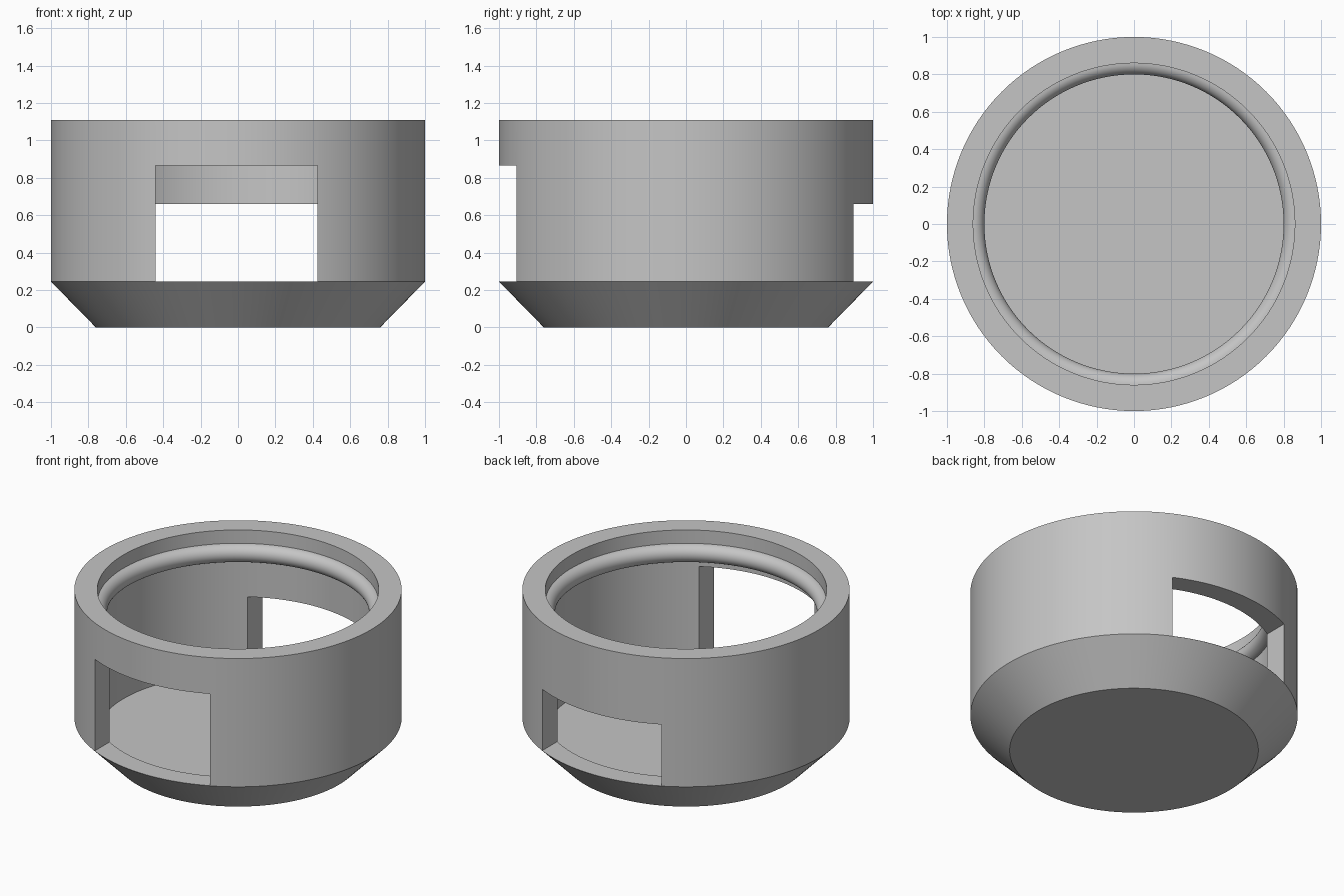
import bpy
import bmesh
from math import cos, sin, pi, radians

old = bpy.data.objects.get("Cube")
if old:
    bpy.data.objects.remove(old, do_unlink=True)

SEGMENTS = 128
HEIGHT, SILL, FLOOR = 1.11, 0.245, 0.14
INNER, BASE = 0.86, 0.76
RIDGE_Z, RIDGE_R = 0.96, 0.06

# Single flat grey
grey = bpy.data.materials.new("grey plastic")
grey.use_nodes = True
color = (0.56, 0.56, 0.56, 1)
grey.diffuse_color = color
grey.node_tree.nodes["Principled BSDF"].inputs["Base Color"].default_value = color


def link_mesh(name, bm):
    mesh = bpy.data.meshes.new(name)
    bm.to_mesh(mesh)
    bm.free()
    obj = bpy.data.objects.new(name, mesh)
    bpy.context.collection.objects.link(obj)
    return obj


def lathe(name, profile):
    """Revolve an (r, z) profile that starts and ends on the axis."""
    bm = bmesh.new()
    verts = [bm.verts.new((r, 0, z)) for r, z in profile]
    edges = [bm.edges.new(pair) for pair in zip(verts, verts[1:])]
    bmesh.ops.spin(bm, geom=verts + edges, cent=(0, 0, 0), axis=(0, 0, 1),
                   angle=2 * pi, steps=SEGMENTS, use_merge=True)
    bmesh.ops.remove_doubles(bm, verts=bm.verts, dist=1e-4)
    bmesh.ops.recalc_face_normals(bm, faces=bm.faces)
    return link_mesh(name, bm)


def cut_window(target, name, x0, x1, y0, y1, top):
    """Cut a straight-sided opening through one side of the wall."""
    bm = bmesh.new()
    bmesh.ops.create_cube(bm, size=1)
    for v in bm.verts:
        v.co = (x1 if v.co.x > 0 else x0,
                y1 if v.co.y > 0 else y0,
                top if v.co.z > 0 else SILL + 0.001)
    cutter = link_mesh(name, bm)
    cutter.hide_render = True
    mod = target.modifiers.new(name, "BOOLEAN")
    mod.operation = "DIFFERENCE"
    mod.solver = "EXACT"
    mod.object = cutter
    bpy.ops.object.select_all(action="DESELECT")
    target.select_set(True)
    bpy.context.view_layer.objects.active = target
    bpy.ops.object.modifier_apply(modifier=mod.name)
    bpy.data.objects.remove(cutter, do_unlink=True)


# Cup with chamfered base, recessed floor and a rounded ridge inside the rim
ridge = [(INNER - RIDGE_R * cos(a), RIDGE_Z + RIDGE_R * sin(a))
         for a in (pi / 2 - pi * i / 16 for i in range(17))]
profile = [(0, 0), (BASE, 0), (1, SILL), (1, HEIGHT), (INNER, HEIGHT)]
profile += ridge + [(INNER, FLOOR), (0, FLOOR)]
cup = lathe("cup_body", profile)

# Tall front window and lower back window
cut_window(cup, "front_window", -0.44, 0.425, -1.2, -0.3, 0.865)
cut_window(cup, "back_window", -0.445, 0.445, 0.3, 1.2, 0.66)

cup.data.materials.clear()
cup.data.materials.append(grey)
bpy.ops.object.shade_smooth_by_angle(angle=radians(30))
